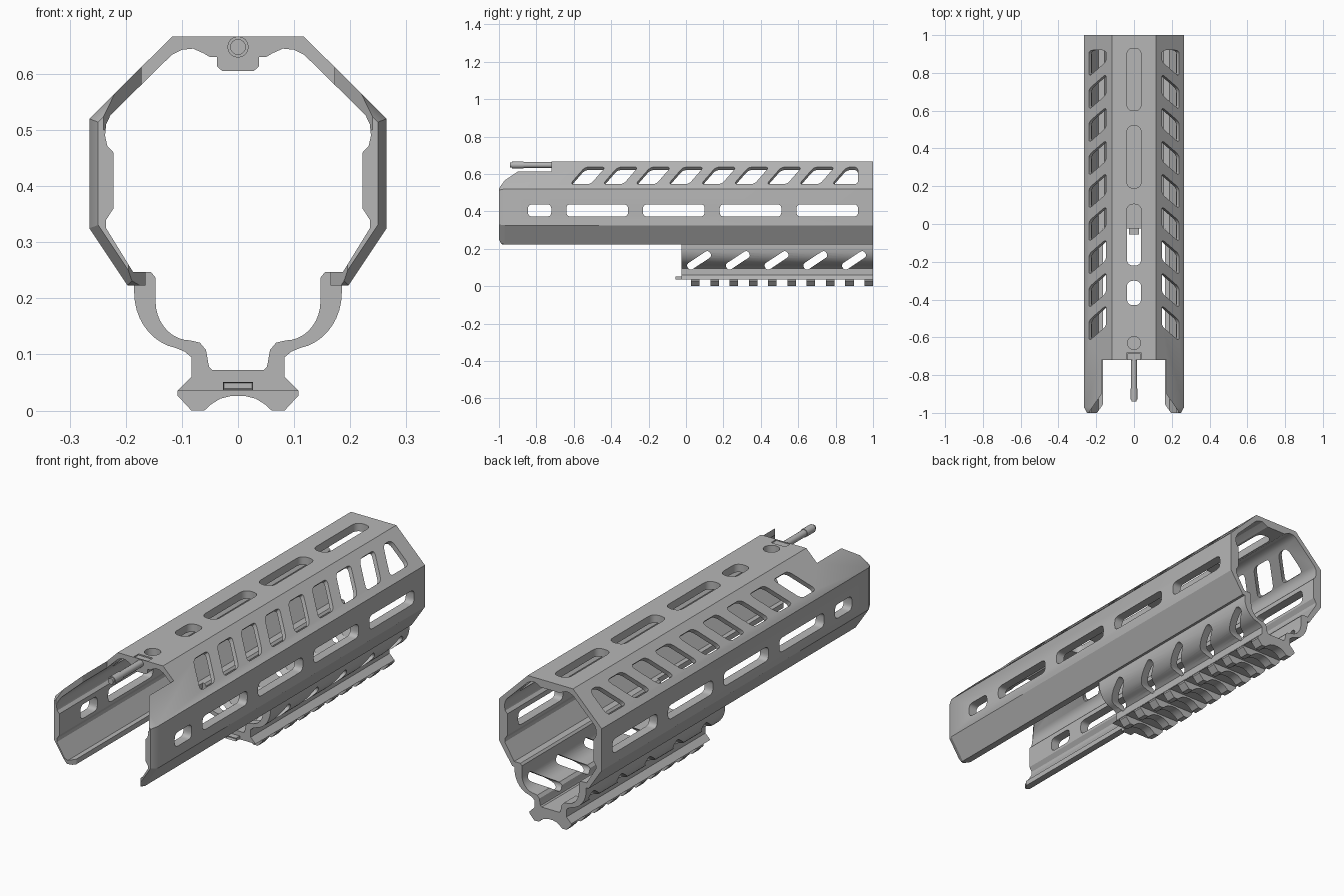
import bpy, bmesh, math
from mathutils import Vector

if "Cube" in bpy.data.objects:
    bpy.data.objects.remove(bpy.data.objects["Cube"])

metal = bpy.data.materials.new("grey_metal")
metal.use_nodes = True
GREY = (0.47, 0.47, 0.47, 1)
metal.diffuse_color = GREY
metal.node_tree.nodes["Principled BSDF"].inputs["Base Color"].default_value = GREY


# Plane mappings: two flat coordinates plus the extrusion distance
def side(y, z, w): return (w, y, z)
def top(x, y, w): return (x, y, w)
def end(x, z, w): return (x, w, z)
def slope(sign):
    k = math.sqrt(0.5)
    return lambda y, z, w: (sign * (0.784 - z + w * k), y, z + w * k)


def prism(bm, pts, to, lo, hi, front=None):
    """Extrude a flat outline between two distances; front replaces the first ring."""
    a = [bm.verts.new(to(*p, lo)) for p in (front or pts)]
    b = [bm.verts.new(to(*p, hi)) for p in pts]
    bm.faces.new(a)
    bm.faces.new(b[::-1])
    for i in range(len(a)):
        j = (i + 1) % len(a)
        bm.faces.new((a[i], b[i], b[j], a[j]))


def rounded(pts, r, steps=5):
    out, n = [], len(pts)
    for i, p in enumerate(pts):
        p, a, b = Vector(p), Vector(pts[i - 1]), Vector(pts[(i + 1) % n])
        p0 = p + (a - p).normalized() * min(r, (a - p).length * 0.49)
        p2 = p + (b - p).normalized() * min(r, (b - p).length * 0.49)
        for s in range(steps + 1):
            t = s / steps
            out.append(tuple(p0 * (1 - t) ** 2 + p * 2 * t * (1 - t) + p2 * t * t))
    return out


def rect(x0, x1, y0, y1):
    return [(x0, y0), (x1, y0), (x1, y1), (x0, y1)]


def arc(cx, cz, rx, rz, a0, a1, n):
    angles = [math.radians(a0 + (a1 - a0) * i / n) for i in range(n + 1)]
    return [(cx + rx * math.cos(a), cz + rz * math.sin(a)) for a in angles]


def flip(pts):
    return [(-x, z) for x, z in pts]


def shell(outer, inner):
    """Closed symmetric wall section from right-hand outer and inner lines."""
    return outer + flip(outer)[::-1] + flip(inner) + inner[::-1]


def make(name, bm):
    bmesh.ops.recalc_face_normals(bm, faces=bm.faces)
    me = bpy.data.meshes.new(name)
    bm.to_mesh(me)
    bm.free()
    ob = bpy.data.objects.new(name, me)
    bpy.context.collection.objects.link(ob)
    me.materials.append(metal)
    return ob


def finish(ob, cutter=None):
    if cutter:
        mod = ob.modifiers.new("cut", "BOOLEAN")
        mod.operation, mod.solver, mod.object = "DIFFERENCE", "EXACT", cutter
        deps = bpy.context.evaluated_depsgraph_get()
        cut = bpy.data.meshes.new_from_object(ob.evaluated_get(deps))
        ob.modifiers.clear()
        ob.data = cut
        bpy.data.objects.remove(cutter)
    bpy.ops.object.select_all(action="DESELECT")
    ob.select_set(True)
    bpy.context.view_layer.objects.active = ob
    bpy.ops.object.shade_smooth_by_angle(angle=math.radians(28))


# Eight-sided main shell, open underneath, front edge chamfered
outer = [(.197, .223), (.265, .325), (.265, .52), (.117, .667)]
inner = [(.165, .223), (.165, .247), (.187, .247), (.235, .325), (.235, .34),
         (.222, .36), (.222, .46), (.233, .472), (.237, .49), (.235, .51),
         (.227, .527), (.118, .634), (.1, .643), (.08, .645), (.062, .637), (.05, .63)]
section = shell(outer, inner)
count = 2 * len(outer)
nose = [(x * .94, .42 + (z - .42) * .94) for x, z in section[:count]] + section[count:]
bm = bmesh.new()
prism(bm, section, end, -.97, 1)
# taper the first ring by adding a nose ring in front
bmesh.ops.delete(bm, geom=[f for f in bm.faces if all(v.co.y < -.9 for v in f.verts)],
                 context="FACES_ONLY")
bm.verts.ensure_lookup_table()
ring = [bm.verts[i] for i in range(len(section))]
tip = [bm.verts.new(end(x, z, -1)) for x, z in nose]
for i in range(len(ring)):
    j = (i + 1) % len(ring)
    bm.faces.new((tip[i], ring[i], ring[j], tip[j]))
bm.faces.new(tip)
body = make("handguard_shell", bm)

# Openings in the shell
bm = bmesh.new()
for y0, y1 in [(-.845, -.72), (-.64, -.31), (-.23, .1), (.18, .51), (.59, .92)]:
    prism(bm, rounded(rect(y0, y1, .372, .438), .025), side, -.4, .4)
for y0, y1 in [(-.43, -.3), (-.22, .105), (.19, .52), (.6, .93)]:
    prism(bm, rounded(rect(-.038, .038, y0, y1), .036), top, .58, .75)
for sign in (-1, 1):
    for i in range(9):
        y = -.62 + .175 * i
        far = (.92, .92) if i == 8 else (y + .11, y + .19)
        slot = [(y, .545), (far[0], .545), (far[1], .637), (y + .08, .637)]
        prism(bm, rounded(slot, .022), slope(sign), -.07, .07)
    lip = [(sign * .14, -.92), (sign * .265, -1.1), (sign * .14, -1.1)]
    prism(bm, lip, top, .2, .26)
# front notch, pin seat and screw hole
notch = [(.172, -.72), (.172, -.9), (.308, -1.1)]
prism(bm, notch + flip(notch)[::-1], top, .5, .8)
prism(bm, rect(-.037, .037, -.715, -.68), top, .6, .72)
prism(bm, arc(0, -.63, .035, .035, 0, 345, 23), top, .6, .72)
finish(body, make("shell_cutter", bm))

# Lower cradle that carries the accessory rail
outer = [(.165, .247), (.165, .223), (.185, .223)]
outer += arc(.095, .21, .09, .1, 0, -80, 9)
outer += [(.095, .105), (.083, .095), (.083, .06), (.108, .035)]
inner = [(.155, .247), (.147, .237)] + arc(.085, .195, .062, .07, 0, -90, 9)
inner += [(.068, .121), (.057, .108), (.053, .085), (.051, .077), (.045, .072)]
bm = bmesh.new()
prism(bm, shell(outer, inner), end, -.025, 1)
cradle = make("rail_cradle", bm)

# Slanted vents in the cradle
bm = bmesh.new()
along, across = Vector((.83, .55)) * .072, Vector((-.55, .83)) * .02
for i in range(5):
    c = Vector((.07 + .207 * i, .138))
    corners = [c - along - across, c + along - across, c + along + across, c - along + across]
    prism(bm, rounded(corners, .02), side, -.3, .3)
finish(cradle, make("vent_cutter", bm))

# Rail teeth with a hollow underside
half = [(.108, .035), (.108, .027), (.083, 0), (.06, 0), (.048, .011), (.032, .021), (.012, .026)]
bm = bmesh.new()
for i in range(10):
    y = .027 + .103 * i
    prism(bm, half + flip(half)[::-1], end, y, y + .046)
finish(make("rail_teeth", bm))

# Small hollow tab at the front of the rail
bm = bmesh.new()
prism(bm, rect(-.027, .027, .037, .051), end, -.055, 0)
bm.normal_update()
bmesh.ops.recalc_face_normals(bm, faces=bm.faces)
front = [f for f in bm.faces if all(v.co.y < -.05 for v in f.verts)]
bmesh.ops.inset_region(bm, faces=front, thickness=.003, depth=-.015)
finish(make("rail_tab", bm))

# Block under the top plate that holds the pin
block = [(.037, .632), (.037, .613), (.028, .605)]
bm = bmesh.new()
prism(bm, block + flip(block)[::-1], end, -.72, -.58)
finish(make("pin_block", bm))

# Takedown pin: rounded tip, shaft and cross head
bm = bmesh.new()
for r, y0, y1 in [(.014, -.94, -.93), (.019, -.93, -.87), (.016, -.87, -.69)]:
    prism(bm, arc(0, .648, r, r, 0, 337.5, 15), end, y0, y1)
prism(bm, rect(-.034, .034, .632, .664), end, -.718, -.685)
finish(make("takedown_pin", bm))
